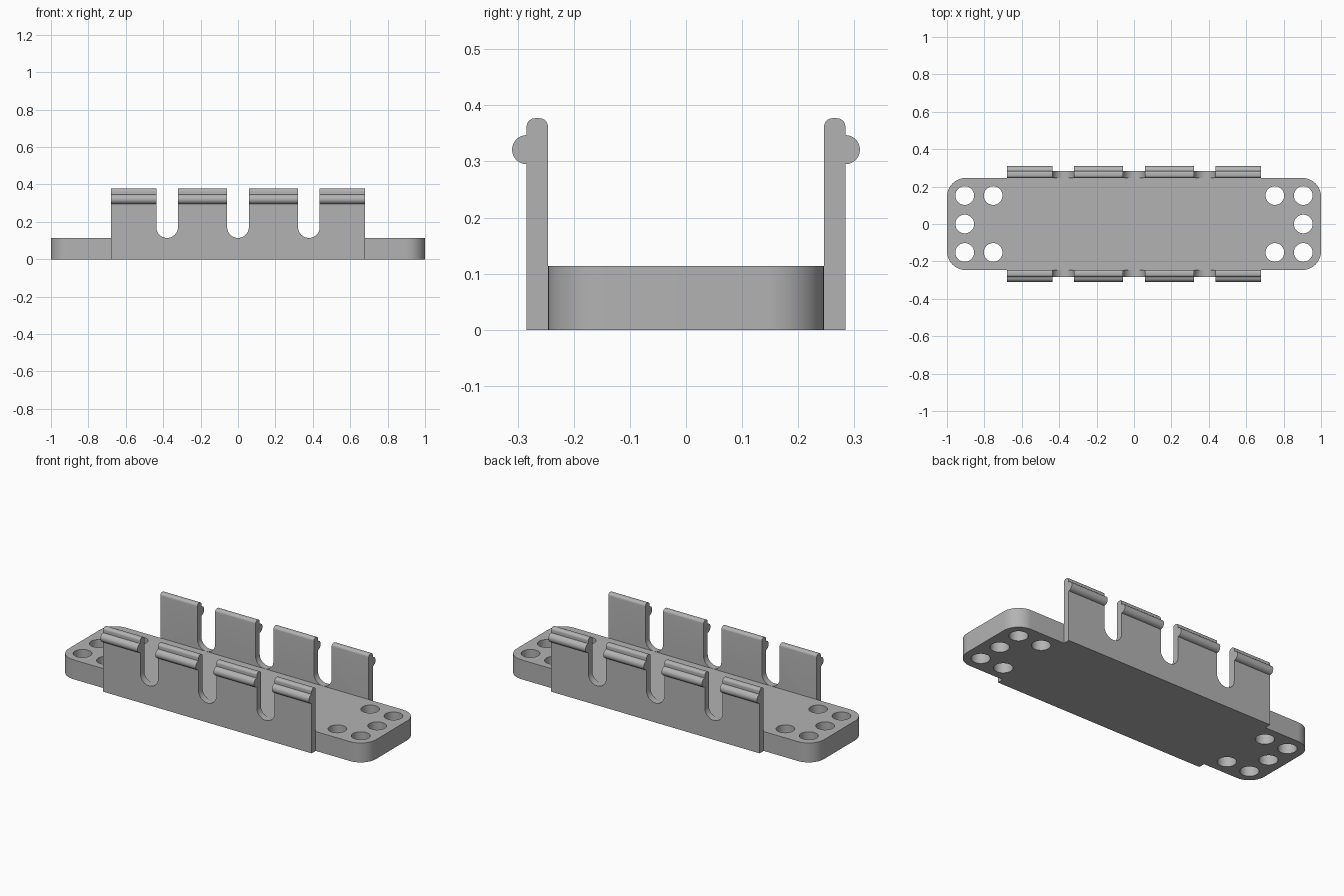
import bpy, bmesh
from math import sin, cos, pi, radians
from mathutils import Vector

if "Cube" in bpy.data.objects:
    bpy.data.objects.remove(bpy.data.objects["Cube"])

grey = bpy.data.materials.new("plain grey")
grey.use_nodes = True
grey.diffuse_color = (0.45, 0.45, 0.45, 1)
grey.node_tree.nodes["Principled BSDF"].inputs["Base Color"].default_value = grey.diffuse_color

BASE_Y, WALL_Y = 0.246, 0.284      # inner and outer wall planes
BASE_H, WALL_H = 0.114, 0.377
WALL_X = 0.678
SLOT_R, HOLE_R = 0.058, 0.05


def arc(cx, cy, r, start, end, steps=12):
    """Points on an arc, angles in degrees."""
    angles = [radians(start + (end - start) * i / steps) for i in range(steps + 1)]
    return [(cx + r * cos(a), cy + r * sin(a)) for a in angles]


def prism(name, outline, place, travel):
    """Extrude a flat outline, mapped to 3D by place, along travel."""
    bm = bmesh.new()
    face = bm.faces.new([bm.verts.new(place(u, v)) for u, v in outline])
    new = bmesh.ops.extrude_face_region(bm, geom=[face])["geom"]
    bmesh.ops.translate(bm, vec=Vector(travel),
                        verts=[g for g in new if isinstance(g, bmesh.types.BMVert)])
    bmesh.ops.recalc_face_normals(bm, faces=bm.faces)
    mesh = bpy.data.meshes.new(name)
    bm.to_mesh(mesh)
    bm.free()
    mesh.materials.append(grey)
    obj = bpy.data.objects.new(name, mesh)
    bpy.context.collection.objects.link(obj)
    return obj


def select_only(obj):
    bpy.ops.object.select_all(action='DESELECT')
    obj.select_set(True)
    bpy.context.view_layer.objects.active = obj


def cut(obj, cutters):
    """Subtract the cutters and remove them, then smooth the curved faces."""
    select_only(obj)
    for cutter in cutters:
        cutter.hide_render = True
        mod = obj.modifiers.new("cut", 'BOOLEAN')
        mod.operation, mod.solver, mod.object = 'DIFFERENCE', 'EXACT', cutter
        bpy.ops.object.modifier_apply(modifier=mod.name)
        bpy.data.objects.remove(cutter)
    bpy.ops.object.shade_smooth_by_angle(angle=radians(30))


# Base plate with rounded corners
R = 0.1
cx, cy = 1 - R, BASE_Y - R
outline = (arc(cx, cy, R, 0, 90) + arc(-cx, cy, R, 90, 180)
           + arc(-cx, -cy, R, 180, 270) + arc(cx, -cy, R, 270, 360))
base = prism("base_plate", outline, lambda u, v: (u, v, 0), (0, 0, BASE_H))

# Five round holes at each end
holes = []
for side in (-1, 1):
    for x, y in ((0.905, -0.152), (0.905, 0), (0.905, 0.152), (0.753, -0.152), (0.753, 0.152)):
        circle = arc(side * x, y, HOLE_R, 0, 360, 40)[:-1]
        holes.append(prism("hole_cutter", circle, lambda u, v: (u, v, -0.1), (0, 0, 0.4)))
cut(base, holes)

# Side walls: rounded top edge and a half-round outer bead, slotted into four tabs
r = 0.015
section = ([(BASE_Y, 0), (WALL_Y, 0)] + arc(WALL_Y, 0.321, 0.026, -90, 90, 16)
           + arc(WALL_Y - r, WALL_H - r, r, 0, 90, 8)
           + arc(BASE_Y + r, WALL_H - r, r, 90, 180, 8))
for name, side in (("front_wall", -1), ("back_wall", 1)):
    wall = prism(name, section, lambda u, v: (-WALL_X, side * u, v), (2 * WALL_X, 0, 0))
    slots = []
    for x in (-0.379, 0, 0.379):
        shape = arc(x, BASE_H + SLOT_R, SLOT_R, 180, 360, 24) + [(x + SLOT_R, 0.5), (x - SLOT_R, 0.5)]
        slots.append(prism("slot_cutter", shape, lambda u, v: (u, side * 0.2, v), (0, side * 0.2, 0)))
    cut(wall, slots)
